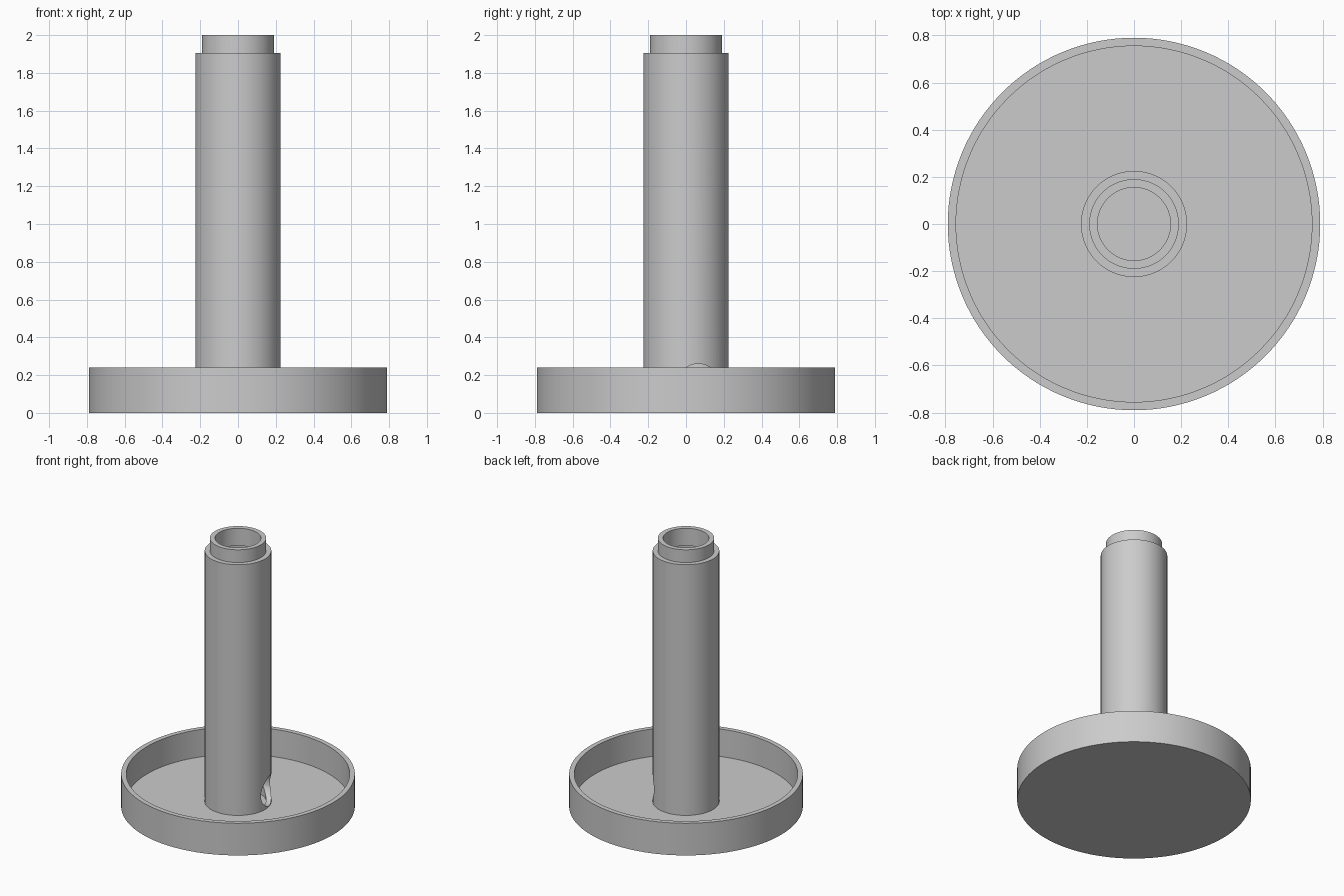
import bpy
import math
from mathutils import Matrix

if "Cube" in bpy.data.objects:
    bpy.data.objects.remove(bpy.data.objects["Cube"], do_unlink=True)

WALL = 0.035
SEGMENTS = 128

# Single plain grey material
grey = bpy.data.materials.new("plain grey")
grey.use_nodes = True
colour = (0.6, 0.6, 0.6, 1)
grey.diffuse_color = colour
grey.node_tree.nodes["Principled BSDF"].inputs["Base Color"].default_value = colour


def lathe(name, profile, closed=False):
    """Revolve (radius, height) points around z; zero radius becomes a pole."""
    verts, faces, rings = [], [], []
    for r, z in profile:
        n = SEGMENTS if r > 0 else 1
        rings.append([len(verts) + i for i in range(n)])
        for i in range(n):
            a = math.tau * i / SEGMENTS
            verts.append((r * math.cos(a), r * math.sin(a), z))
    pairs = list(zip(rings, rings[1:]))
    if closed:
        pairs.append((rings[-1], rings[0]))
    for low, high in pairs:
        for i in range(SEGMENTS):
            j = (i + 1) % SEGMENTS
            quad = [low[i % len(low)], low[j % len(low)],
                    high[j % len(high)], high[i % len(high)]]
            faces.append(list(dict.fromkeys(quad)))
    mesh = bpy.data.meshes.new(name)
    mesh.from_pydata(verts, [], faces)
    mesh.materials.append(grey)
    obj = bpy.data.objects.new(name, mesh)
    bpy.context.collection.objects.link(obj)
    return obj


def activate(obj):
    bpy.ops.object.select_all(action="DESELECT")
    obj.select_set(True)
    bpy.context.view_layer.objects.active = obj


# Shallow round dish with a raised rim
dish_r, dish_h = 0.79, 0.24
dish = lathe("base_dish", [
    (0, 0), (dish_r, 0), (dish_r, dish_h), (dish_r - WALL, dish_h),
    (dish_r - WALL, WALL), (0, WALL)])

# Hollow post with a narrower open neck on top
post_r, shoulder, foot = 0.225, 1.905, WALL - 0.005
neck_r = post_r - WALL
post = lathe("hollow_post", [
    (post_r, foot), (post_r, shoulder), (neck_r, shoulder), (neck_r, 2),
    (neck_r - WALL, 2), (neck_r - WALL, shoulder - WALL),
    (neck_r, shoulder - WALL), (neck_r, foot)], closed=True)

# Round cable hole through one side of the post, just above the dish floor
cutter = lathe("cable_hole_cutter", [(0, 0.04), (0.11, 0.04), (0.11, 0.4), (0, 0.4)])
cutter.data.transform(Matrix.Translation((0, 0.065, 0.15))
                      @ Matrix.Rotation(math.pi / 2, 4, "Y"))
cutter.hide_render = True
activate(post)
cut = post.modifiers.new("cable hole", "BOOLEAN")
cut.operation = "DIFFERENCE"
cut.solver = "EXACT"
cut.object = cutter
bpy.ops.object.modifier_apply(modifier=cut.name)
bpy.data.objects.remove(cutter, do_unlink=True)

# Smooth round walls, crisp edges
for obj in (dish, post):
    activate(obj)
    bpy.ops.object.shade_smooth_by_angle(angle=math.radians(30))
